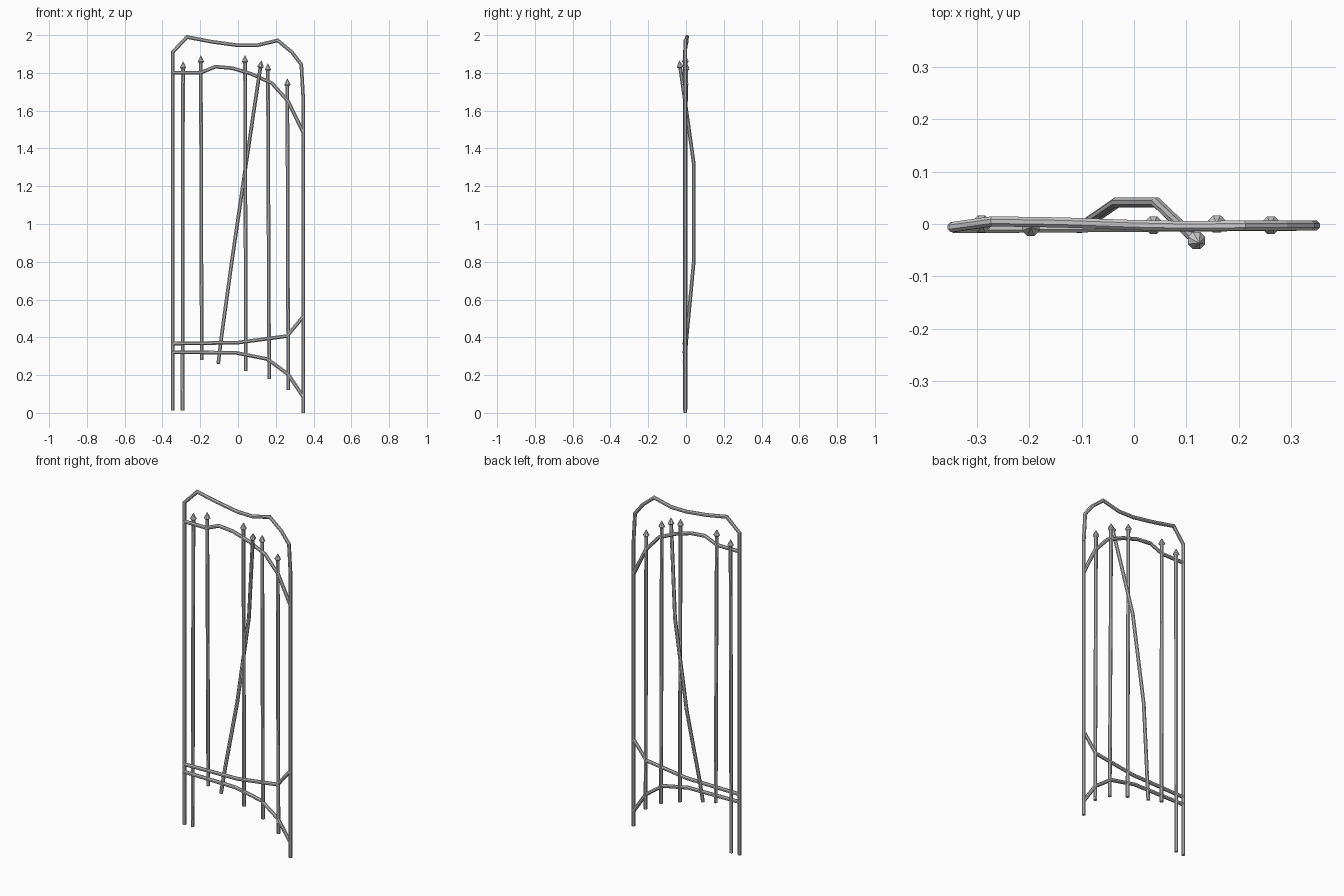
import bpy, bmesh, math
from mathutils import Vector

cube = bpy.data.objects.get("Cube")
if cube:
    bpy.data.objects.remove(cube, do_unlink=True)

SIDES = 8
BAR = 0.0104

iron = bpy.data.materials.new("grey_iron")
iron.use_nodes = True
grey = (0.6, 0.6, 0.6, 1)
iron.diffuse_color = grey
bsdf = next(n for n in iron.node_tree.nodes if n.type == 'BSDF_PRINCIPLED')
bsdf.inputs["Base Color"].default_value = grey


def sweep(name, points, radii=None):
    """Octagonal bar along a path, mitred at the bends."""
    pts = [Vector(p) for p in points]
    radii = radii or [BAR] * len(pts)
    bm = bmesh.new()
    rings = []
    for i, (p, r) in enumerate(zip(pts, radii)):
        before = (p - pts[i - 1]).normalized() if i else (pts[1] - p).normalized()
        after = (pts[i + 1] - p).normalized() if i < len(pts) - 1 else before
        tangent = (before + after).normalized()
        side = tangent.cross(Vector((0, 1, 0))).normalized()
        depth = side.cross(tangent)
        miter = 1 / max(tangent.dot(after), 0.5)
        ring = []
        for k in range(SIDES):
            a = (k + 0.5) * math.tau / SIDES
            ring.append(bm.verts.new(p + side * math.cos(a) * r * miter
                                     + depth * math.sin(a) * r))
        rings.append(ring)
    for a, b in zip(rings, rings[1:]):
        for k in range(SIDES):
            n = (k + 1) % SIDES
            bm.faces.new((a[k], a[n], b[n], b[k]))
    bm.faces.new(rings[0])
    bm.faces.new(rings[-1])
    bmesh.ops.recalc_face_normals(bm, faces=bm.faces)
    mesh = bpy.data.meshes.new(name)
    bm.to_mesh(mesh)
    bm.free()
    mesh.materials.append(iron)
    obj = bpy.data.objects.new(name, mesh)
    bpy.context.collection.objects.link(obj)


def spear(name, points):
    """Bar that ends in a pointed head."""
    pts = [Vector(p) for p in points]
    top = pts.pop()
    d = (top - pts[-1]).normalized()
    radii = [BAR] * len(pts) + [BAR, 0.018, 0.001]
    sweep(name, pts + [top - d * 0.04, top - d * 0.032, top], radii)


def rail(name, profile, y_left=-0.008, y_right=-0.003):
    """Rail given in x and z, easing in depth from left to right."""
    x0, x1 = profile[0][0], profile[-1][0]
    sweep(name, [(x, y_left + (y_right - y_left) * (x - x0) / (x1 - x0), z)
                 for x, z in profile])


# Outer frame
sweep("right_post", [(-0.346, -0.006, 0.012), (-0.346, -0.006, 1.915)])
sweep("left_post", [(0.345, -0.003, 0), (0.345, -0.003, 1.67)])
sweep("top_rail", [(-0.346, -0.006, 1.91), (-0.27, 0.005, 1.99),
                   (-0.14, 0.003, 1.965), (0, -0.002, 1.946),
                   (0.1, -0.004, 1.946), (0.21, -0.003, 1.972),
                   (0.285, -0.003, 1.91), (0.335, -0.003, 1.845),
                   (0.345, -0.003, 1.67)])

# Cross rails
rail("upper_rail", [(-0.346, 1.80), (-0.2, 1.80), (-0.12, 1.833), (-0.03, 1.825),
                    (0.07, 1.795), (0.18, 1.745), (0.265, 1.65), (0.345, 1.485)])
rail("middle_rail", [(-0.346, 0.367), (0, 0.372), (0.26, 0.407), (0.345, 0.51)])
rail("lower_rail", [(-0.346, 0.322), (-0.01, 0.318), (0.155, 0.285),
                    (0.265, 0.205), (0.345, 0.085)])

# Upright spears: bottom x, bottom z, top x, top z, top y
uprights = [(-0.294, 0.012, -0.291, 1.86, 0),
            (-0.192, 0.28, -0.197, 1.892, -0.006),
            (0.042, 0.222, 0.037, 1.892, -0.002),
            (0.165, 0.18, 0.158, 1.85, 0),
            (0.266, 0.12, 0.261, 1.77, -0.002)]
for i, (xb, zb, xt, zt, y) in enumerate(uprights, 1):
    spear(f"upright_spear_{i}", [(xb, -0.003, zb), (xt, y, zt)])

# Bent spear leaning across the gate
spear("leaning_spear", [(-0.105, -0.008, 0.26), (-0.088, 0.003, 0.4),
                        (-0.033, 0.041, 0.8), (0.043, 0.041, 1.32),
                        (0.084, 0.002, 1.6), (0.124, -0.036, 1.865)])
